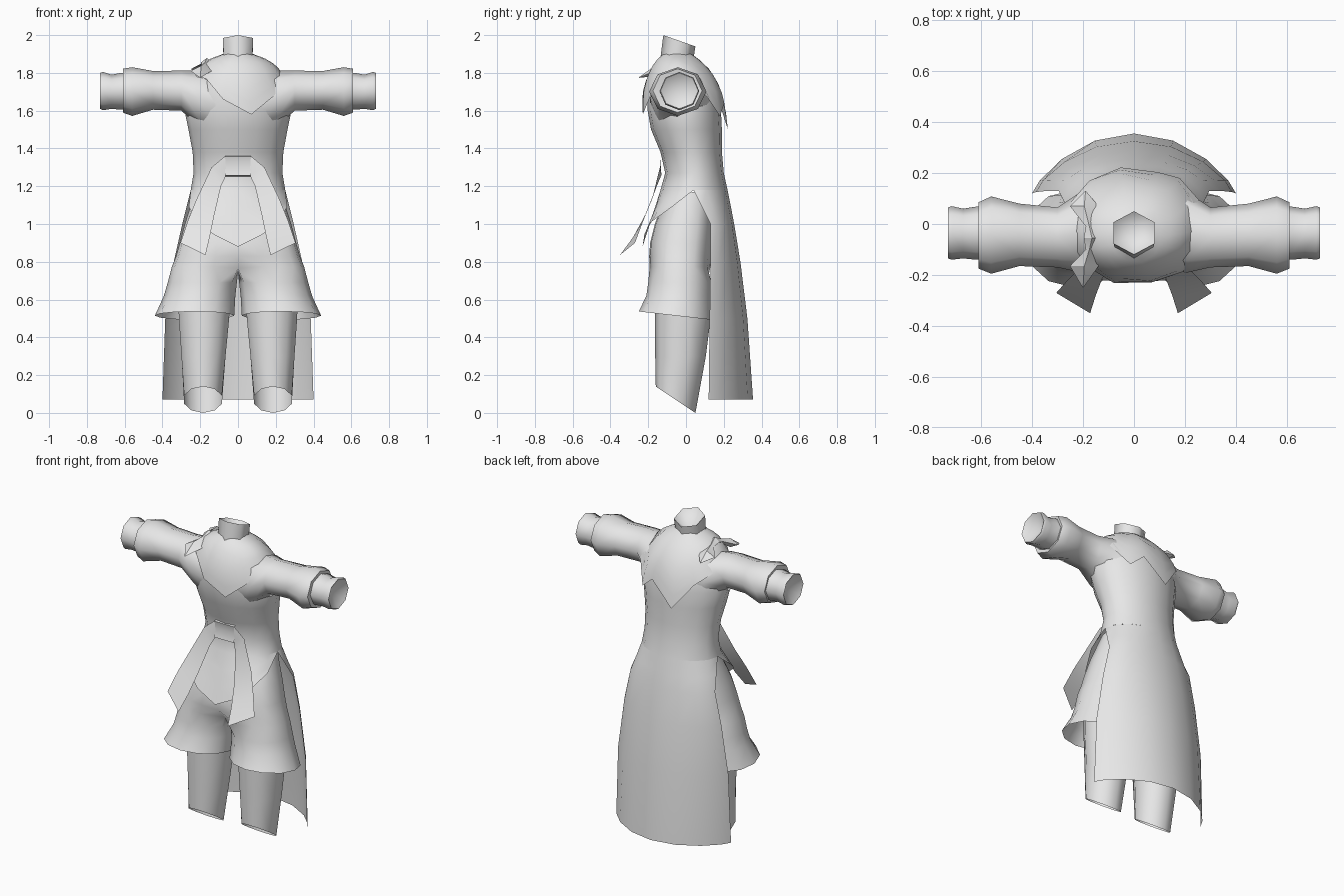
import bpy, bmesh, math

if "Cube" in bpy.data.objects:
    bpy.data.objects.remove(bpy.data.objects["Cube"])

cloth = bpy.data.materials.new("light_grey_cloth")
cloth.diffuse_color = (0.8, 0.8, 0.8, 1)
cloth.use_nodes = True
cloth.node_tree.nodes["Principled BSDF"].inputs["Base Color"].default_value = cloth.diffuse_color


def add_grid(bm, rows, closed):
    """Skin a list of equally long point rows with quads."""
    vs = [[bm.verts.new(p) for p in r] for r in rows]
    n = len(rows[0])
    for a, b in zip(vs, vs[1:]):
        for i in range(n if closed else n - 1):
            j = (i + 1) % n
            bm.faces.new((a[i], a[j], b[j], b[i]))


def make(name, grids, angle=50, mirror=False):
    bm = bmesh.new()
    for rows, closed in grids:
        add_grid(bm, rows, closed)
    bmesh.ops.remove_doubles(bm, verts=bm.verts, dist=0.0005)
    bmesh.ops.recalc_face_normals(bm, faces=bm.faces)
    me = bpy.data.meshes.new(name)
    bm.to_mesh(me)
    bm.free()
    me.materials.append(cloth)
    ob = bpy.data.objects.new(name, me)
    bpy.context.collection.objects.link(ob)
    bpy.ops.object.select_all(action='DESELECT')
    ob.select_set(True)
    bpy.context.view_layer.objects.active = ob
    bpy.ops.object.shade_smooth_by_angle(angle=math.radians(angle))
    if mirror:
        ob.modifiers.new("mirror", 'MIRROR')
    return ob


def ring_z(z, x0, x1, y0, y1, n=12, tilt=0.0, start=0.0):
    """Level ring; tilt raises the front edge and lowers the back edge."""
    pts = []
    for i in range(n):
        a = 2 * math.pi * i / n + start
        pts.append(((x0 + x1) / 2 + (x1 - x0) / 2 * math.sin(a),
                    (y0 + y1) / 2 - (y1 - y0) / 2 * math.cos(a),
                    z + tilt * math.cos(a)))
    return pts


def ring_x(x, z0, z1, y0, y1, n=8):
    return [(x, (y0 + y1) / 2 + (y1 - y0) / 2 * math.sin(2 * math.pi * i / n),
             (z0 + z1) / 2 + (z1 - z0) / 2 * math.cos(2 * math.pi * i / n)) for i in range(n)]


# Coat profile: height, half width, front y, back y
COAT = [(1.18, .25, -.135, .22), (1.27, .235, -.11, .20), (1.38, .24, -.135, .19),
        (1.5, .262, -.185, .19), (1.6, .283, -.203, .185), (1.7, .26, -.205, .17),
        (1.78, .213, -.19, .14), (1.84, .18, -.165, .095), (1.875, .13, -.14, .055),
        (1.9, .07, -.11, .02)]


def coat_point(z, a, grow=0.0):
    z = min(max(z, COAT[0][0]), COAT[-1][0])
    for p, q in zip(COAT, COAT[1:]):
        if z <= q[0]:
            t = (z - p[0]) / (q[0] - p[0])
            rx, yf, yb = (p[i] + t * (q[i] - p[i]) for i in (1, 2, 3))
            break
    return ((rx + grow) * math.sin(a),
            (yf + yb) / 2 - ((yb - yf) / 2 + grow) * math.cos(a), z)


# Coat: bodice, pointed front flap and long open tail in one skin
N = 16
step = 2 * math.pi / N
bodice = [[coat_point(r[0], i * step) for i in range(N)] for r in COAT]

HEM = [(0, -.23, .88), (.13, -.22, .945), (.21, -.185, 1.01), (.26, -.075, 1.09), (.25, .04, 1.18)]
flap = []
for t in (0, .35, .7, 1):
    row = []
    for i in range(-4, 5):
        top, hem = coat_point(1.18, i * step), HEM[abs(i)]
        hem = (math.copysign(hem[0], i), hem[1], hem[2])
        row.append(tuple(a + t * (b - a) for a, b in zip(top, hem)))
    flap.append(row)

tail = []
for z, rx, y0, yb, p in [(1.18, .25, .04, .22, 1), (1.09, .273, .085, .238, 1.1), (1.0, .295, .13, .255, 1.2),
                         (.8, .34, .13, .288, 1.4), (.5, .385, .125, .325, 1.5), (.07, .4, .12, .355, 1.6)]:
    tail.append([(rx * math.sin(i * step), y0 + (yb - y0) * max(0, math.cos(i * step)) ** p, z)
                 for i in range(-4, 5)])
make("coat", [(bodice, True), (flap, False), (tail, False)], 60)

# Shoulder cape with pointed hem: angle from the front, hem height
CAPE = [(13, 1.58), (40, 1.68), (65, 1.76), (90, 1.78), (120, 1.70), (145, 1.57), (162, 1.64),
        (190, 1.50), (215, 1.66), (240, 1.72), (270, 1.78), (295, 1.78), (318, 1.77), (345, 1.66)]
cape = []
for t in (0, .08, .2, .4, .6, .8, 1):
    cape.append([coat_point(1.9 + t * (z - 1.9), math.radians(d), .01 + .025 * t) for d, z in CAPE])
make("shoulder_cape", [(cape, True)], 60)

# Neck collar, hollow with a deep floor
make("neck_collar", [([ring_z(1.865, -.088, .088, -.135, .035, 6, .018),
                       ring_z(1.97, -.092, .092, -.12, .05, 6, .03),
                       ring_z(1.88, -.0002, .0002, -.0402, -.04, 6)], True)], 75)

# Sleeves and cuffs
sleeve = [ring_x(*r) for r in [(.12, 1.46, 1.80, -.185, .14), (.21, 1.52, 1.812, -.19, .125),
                               (.30, 1.60, 1.812, -.17, .065), (.45, 1.605, 1.81, -.165, .08),
                               (.56, 1.572, 1.83, -.195, .108), (.61, 1.59, 1.822, -.175, .085),
                               (.605, 1.62, 1.79, -.14, .06)]]
make("sleeve", [(sleeve, True)], 70, True)
cuff = [ring_x(*r) for r in [(.59, 1.61, 1.80, -.14, .07), (.62, 1.605, 1.80, -.14, .068),
                             (.67, 1.61, 1.79, -.135, .06), (.715, 1.602, 1.805, -.14, .07),
                             (.73, 1.61, 1.80, -.135, .065), (.67, 1.7049, 1.7051, -.0351, -.0349)]]
make("cuff", [(cuff, True)], 75, True)


# Shorts: one half from waist to crotch, then a flared leg, mirrored
def half_ring(z, rx, yf, yb):
    pts = []
    for i in range(11):
        s, c = math.sin(math.pi * i / 10), math.cos(math.pi * i / 10)
        pts.append((rx * max(s, 0) ** .85 if 0 < i < 10 else 0,
                    (yf + yb) / 2 - (yb - yf) / 2 * math.copysign(abs(c) ** .7, c), z))
    return pts


hips = [half_ring(*r) for r in [(1.17, .23, -.09, .15), (1.1, .25, -.125, .15), (1.0, .282, -.165, .15),
                                (.9, .308, -.19, .145), (.83, .328, -.195, .14), (.775, .35, -.198, .135)]]
hips[-1][0] = (0, -.135, .765)
hips[-1][10] = (0, .09, .765)
legs = [hips[-1] + [(0, -.02, .735)]]
legs += [ring_z(*r, start=-math.pi / 3) for r in [(.69, .006, .372, -.2, .135), (.62, .014, .392, -.21, .135),
                                                  (.515, .02, .44, -.25, .135, 12, .022)]]
make("shorts", [(hips, False), (legs, True)], 80, True)

# Lower legs with slanted openings
lower = [ring_z(*r) for r in [(.7, .03, .325, -.165, .13, 10), (.5, .04, .32, -.165, .13, 10),
                              (.3, .06, .305, -.163, .105, 10), (.07, .08, .29, -.16, .05, 10, .07)]]
make("lower_leg", [(lower, True)], 70, True)

# Belt knot and hanging sash ends
knot = [[(x, y, z) for x in (-.07, 0, .07)] for y, z in
        [(-.10, 1.362), (-.14, 1.358), (-.128, 1.31), (-.142, 1.257), (-.10, 1.25)]]
make("belt_knot", [(knot, False)], 60)
sash = [[(.062, -.13, 1.26), (.068, -.138, 1.36)], [(.09, -.155, 1.2), (.14, -.138, 1.3)],
        [(.125, -.215, 1.05), (.22, -.18, 1.13)], [(.15, -.28, .93), (.265, -.225, 1.02)],
        [(.172, -.35, .835), (.305, -.27, .9)]]
make("sash_end", [(sash, False)], 60, True)

# Shoulder bow: two diamond loops around a small knot
bow = []
for y, x, z, w, h in [(-.25, -.2, 1.775, .001, .001), (-.165, -.195, 1.81, .056, .028),
                      (-.10, -.175, 1.84, .014, .014), (-.055, -.165, 1.855, .032, .024),
                      (-.01, -.175, 1.845, .014, .014), (.07, -.195, 1.82, .056, .028),
                      (.13, -.19, 1.79, .001, .001)]:
    bow.append([(x + w * math.cos(i * math.pi / 2), y, z + h * math.sin(i * math.pi / 2))
                for i in range(4)])
make("shoulder_bow", [(bow, True)], 30)
